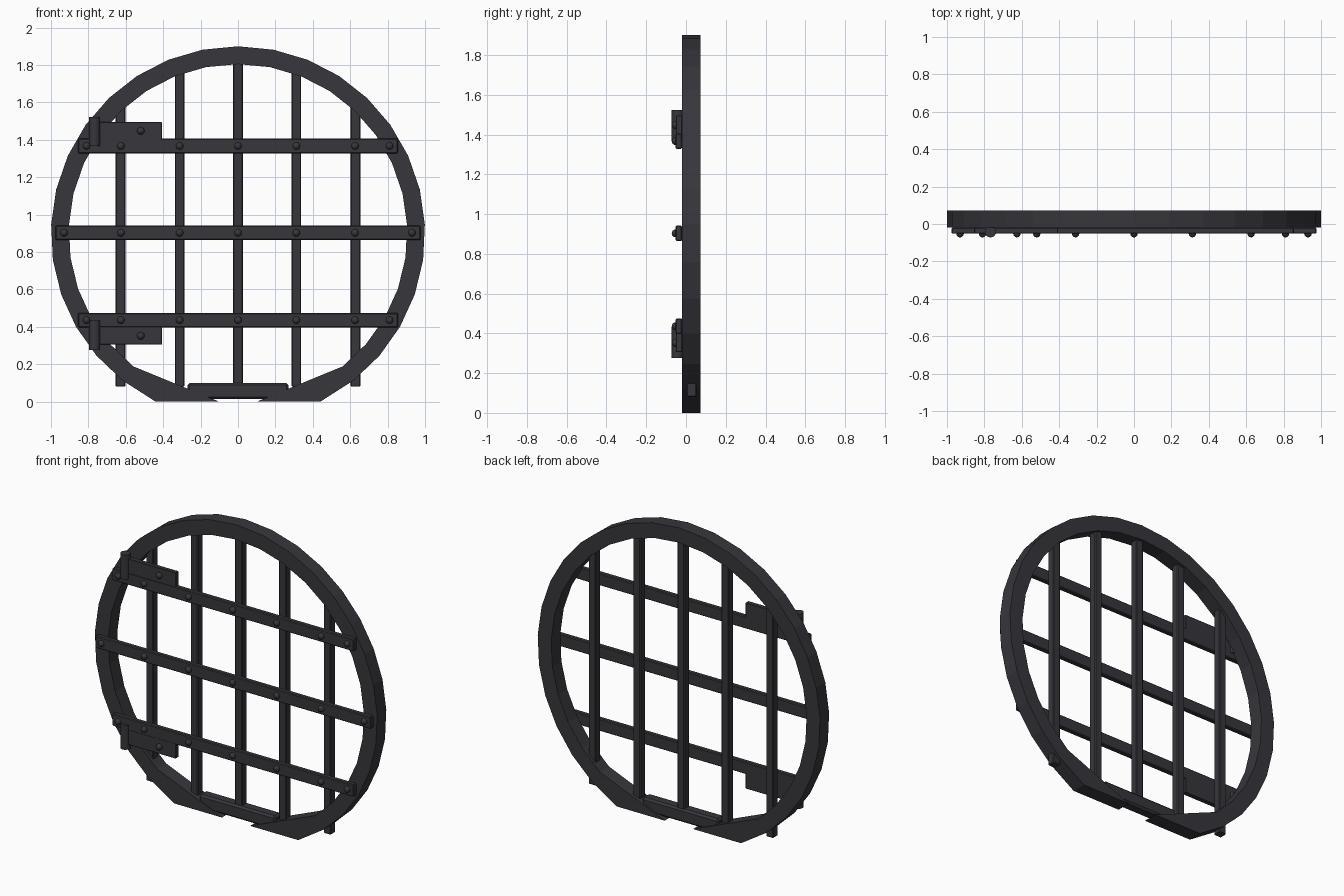
import bpy, bmesh
from math import sin, cos, radians, pi

old = bpy.data.objects.get("Cube")
if old:
    bpy.data.objects.remove(old, do_unlink=True)

iron = bpy.data.materials.new("dark iron")
iron.use_nodes = True
COLOUR = (0.038, 0.037, 0.045, 1)
iron.diffuse_color = COLOUR
bsdf = next(n for n in iron.node_tree.nodes if n.type == 'BSDF_PRINCIPLED')
bsdf.inputs["Base Color"].default_value = COLOUR
bsdf.inputs["Roughness"].default_value = 0.6

MID = 0.9                      # height of the ring centre
RING_FRONT, RING_BACK = -0.02, 0.072
STRAP_FRONT = -0.052


def finish(name, bm):
    bmesh.ops.recalc_face_normals(bm, faces=bm.faces)
    mesh = bpy.data.meshes.new(name)
    bm.to_mesh(mesh)
    bm.free()
    mesh.materials.append(iron)
    obj = bpy.data.objects.new(name, mesh)
    bpy.context.collection.objects.link(obj)
    return obj


def box(name, x, y, z, bevel=0.005):
    """Bevelled box from (min, max) ranges."""
    bm = bmesh.new()
    bmesh.ops.create_cube(bm, size=1)
    for v in bm.verts:
        v.co = [(a + b) / 2 + c * (b - a) for c, (a, b) in zip(v.co, (x, y, z))]
    obj = finish(name, bm)
    mod = obj.modifiers.new("soft edges", 'BEVEL')
    mod.width = bevel
    mod.segments = 1
    return obj


def smooth(obj):
    bpy.ops.object.select_all(action='DESELECT')
    obj.select_set(True)
    bpy.context.view_layer.objects.active = obj
    bpy.ops.object.shade_smooth_by_angle(angle=radians(40))


def rivet(x, z):
    bm = bmesh.new()
    bmesh.ops.create_uvsphere(bm, u_segments=12, v_segments=8, radius=0.02)
    for v in bm.verts:
        v.co.x += x
        v.co.y += STRAP_FRONT
        v.co.z += z
    smooth(finish("rivet", bm))


# Open round frame whose lower ends are cut flat into pointed feet
step = 2 * pi / 33
outer = [(sin(i * step), MID + cos(i * step)) for i in range(-13, 14)]
inner = [(0.905 * sin(i * step), MID + 0.905 * cos(i * step)) for i in range(-13, 14)]
outer = [(-0.44, 0)] + outer + [(0.44, 0)]
inner = [(-0.1, 0)] + inner + [(0.1, 0)]
bm = bmesh.new()
rows = [[bm.verts.new((x, y, z)) for x, z in side]
        for side, y in ((outer, RING_FRONT), (inner, RING_FRONT),
                        (inner, RING_BACK), (outer, RING_BACK))]
for k in range(4):
    a, b = rows[k], rows[(k + 1) % 4]
    for i in range(len(a) - 1):
        bm.faces.new((a[i], a[i + 1], b[i + 1], b[i]))
for end in (0, -1):
    bm.faces.new([row[end] for row in rows])
finish("round_frame", bm)

# Upright bars, the outermost poking out below the frame
for x, top in ((0, 1.85), (0.312, 1.79), (0.628, 1.6)):
    for s in ((1, -1) if x else (1,)):
        box("upright_bar", (s * x - 0.026, s * x + 0.026), (0.003, 0.053), (0.08, top))

# Sill between the feet
box("sill", (-0.27, 0.27), (-0.012, 0.062), (0.014, 0.1), 0.012)

# Riveted cross straps
for z, half, end in ((1.367, 0.855, 0.81), (0.903, 0.975, 0.93), (0.436, 0.855, 0.81)):
    box("cross_strap", (-half, half), (STRAP_FRONT, RING_FRONT), (z - 0.039, z + 0.039))
    for x in (0, 0.312, 0.626, end):
        for s in ((1, -1) if x else (1,)):
            rivet(s * x, z)

# Hinges, mirrored above and below the centre
for s in (1, -1):
    def span(a, b):
        return tuple(sorted((MID + s * a, MID + s * b)))
    box("hinge_plate", (-0.767, -0.406), (STRAP_FRONT + 0.002, RING_FRONT), span(0.49, 0.595), 0.003)
    rivet(-0.52, MID + s * 0.548)
    low, high = span(0.467, 0.623)
    bm = bmesh.new()
    bmesh.ops.create_cone(bm, cap_ends=True, segments=16, radius1=0.03,
                          radius2=0.03, depth=high - low)
    for v in bm.verts:
        v.co.x -= 0.767
        v.co.y -= 0.042
        v.co.z += (low + high) / 2
    smooth(finish("hinge_knuckle", bm))
